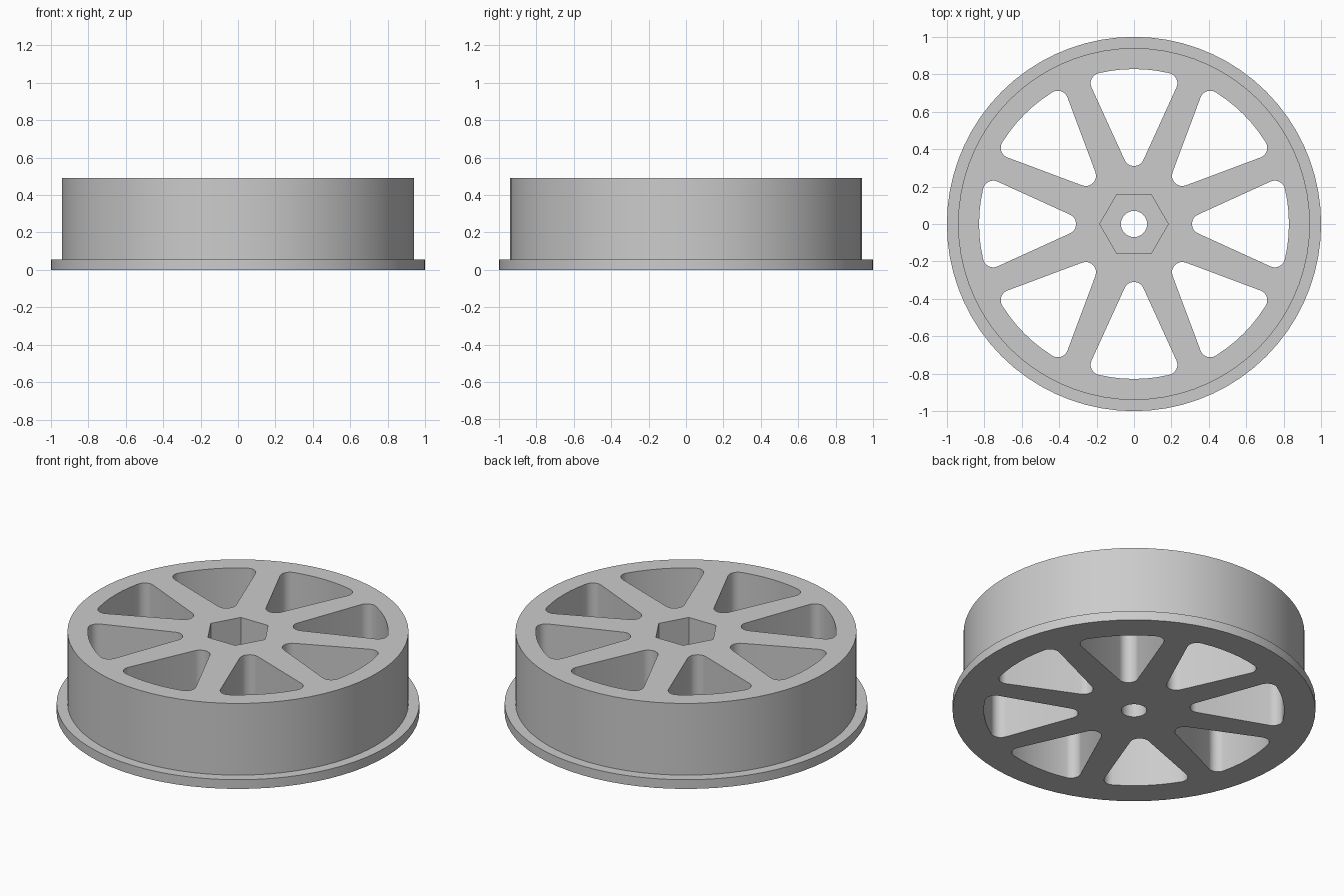
import bpy, bmesh
from math import sin, cos, pi, radians, asin

cube = bpy.data.objects.get("Cube")
if cube:
    bpy.data.objects.remove(cube, do_unlink=True)

HEIGHT, FLANGE_TOP = 0.492, 0.056
FLANGE_R, DRUM_R = 1.0, 0.94
BORE_R, HEX_R, HEX_FLOOR = 0.07, 0.183, 0.25
WINDOWS, SIDES = 8, 72

grey = bpy.data.materials.new("light_grey")
grey.use_nodes = True
colour = (0.6, 0.6, 0.6, 1)
grey.diffuse_color = colour
grey.node_tree.nodes["Principled BSDF"].inputs["Base Color"].default_value = colour


def make_object(name, bm):
    bmesh.ops.recalc_face_normals(bm, faces=bm.faces)
    mesh = bpy.data.meshes.new(name)
    bm.to_mesh(mesh)
    bm.free()
    mesh.materials.append(grey)
    obj = bpy.data.objects.new(name, mesh)
    bpy.context.collection.objects.link(obj)
    return obj


def add_stack(bm, levels):
    """Closed solid through a list of (outline, z) levels."""
    loops = [[bm.verts.new((x, y, z)) for x, y in outline] for outline, z in levels]
    for a, b in zip(loops, loops[1:]):
        for i in range(len(a)):
            bm.faces.new((a[i - 1], a[i], b[i], b[i - 1]))
    bm.faces.new(loops[0][::-1])
    bm.faces.new(loops[-1])


def arc(cx, cy, r, a0, a1, steps):
    return [(cx + r * cos(a0 + (a1 - a0) * i / steps),
             cy + r * sin(a0 + (a1 - a0) * i / steps)) for i in range(steps + 1)]


def ring(r, n):
    return arc(0, 0, r, 0, 2 * pi, n)[:-1]


def turned(points, a):
    return [(x * cos(a) - y * sin(a), x * sin(a) + y * cos(a)) for x, y in points]


# Stepped body: wide thin flange below a tall drum
bm = bmesh.new()
flange, drum = ring(FLANGE_R, SIDES), ring(DRUM_R, SIDES)
add_stack(bm, [(flange, 0), (flange, FLANGE_TOP), (drum, FLANGE_TOP), (drum, HEIGHT)])
wheel = make_object("wheel", bm)

# Rounded wedge window between two spokes, pointing along +x
half = radians(24.5)
tip_x, rim_r, fillet = 0.232, 0.828, 0.055
core_x = tip_x + fillet / sin(half)
core_r = rim_r - fillet
corner = half - asin(core_x * sin(half) / core_r)
cx, cy = core_r * cos(corner), core_r * sin(corner)
side = half + pi / 2
window = (arc(core_x, 0, fillet, side, 2 * pi - side, 8)
          + arc(cx, -cy, fillet, -side, -corner, 8)
          + arc(0, 0, rim_r, -corner, corner, 6)[1:-1]
          + arc(cx, cy, fillet, corner, side, 8))

# Cutter for the eight windows
bm = bmesh.new()
for k in range(WINDOWS):
    outline = turned(window, 2 * pi * k / WINDOWS)
    add_stack(bm, [(outline, -0.1), (outline, HEIGHT + 0.1)])
window_cutter = make_object("window_cutter", bm)

# Cutters for the round bore and the hexagonal socket above it
bm = bmesh.new()
bore = ring(BORE_R, 32)
add_stack(bm, [(bore, -0.1), (bore, HEIGHT + 0.1)])
bore_cutter = make_object("bore_cutter", bm)
bm = bmesh.new()
hexagon = ring(HEX_R, 6)
add_stack(bm, [(hexagon, HEX_FLOOR), (hexagon, HEIGHT + 0.1)])
socket_cutter = make_object("socket_cutter", bm)

# Cut the body, apply the cuts and remove the cutters
cutters = (window_cutter, bore_cutter, socket_cutter)
for cutter in cutters:
    cutter.hide_render = True
    cut = wheel.modifiers.new(cutter.name, 'BOOLEAN')
    cut.operation = 'DIFFERENCE'
    cut.solver = 'EXACT'
    cut.object = cutter
bpy.context.view_layer.update()
result = bpy.data.meshes.new_from_object(
    wheel.evaluated_get(bpy.context.evaluated_depsgraph_get()))
wheel.modifiers.clear()
wheel.data = result
for cutter in cutters:
    bpy.data.objects.remove(cutter, do_unlink=True)

# Smooth the curved walls, keep the rims crisp
bpy.ops.object.select_all(action='DESELECT')
wheel.select_set(True)
bpy.context.view_layer.objects.active = wheel
bpy.ops.object.shade_smooth_by_angle(angle=radians(30))
